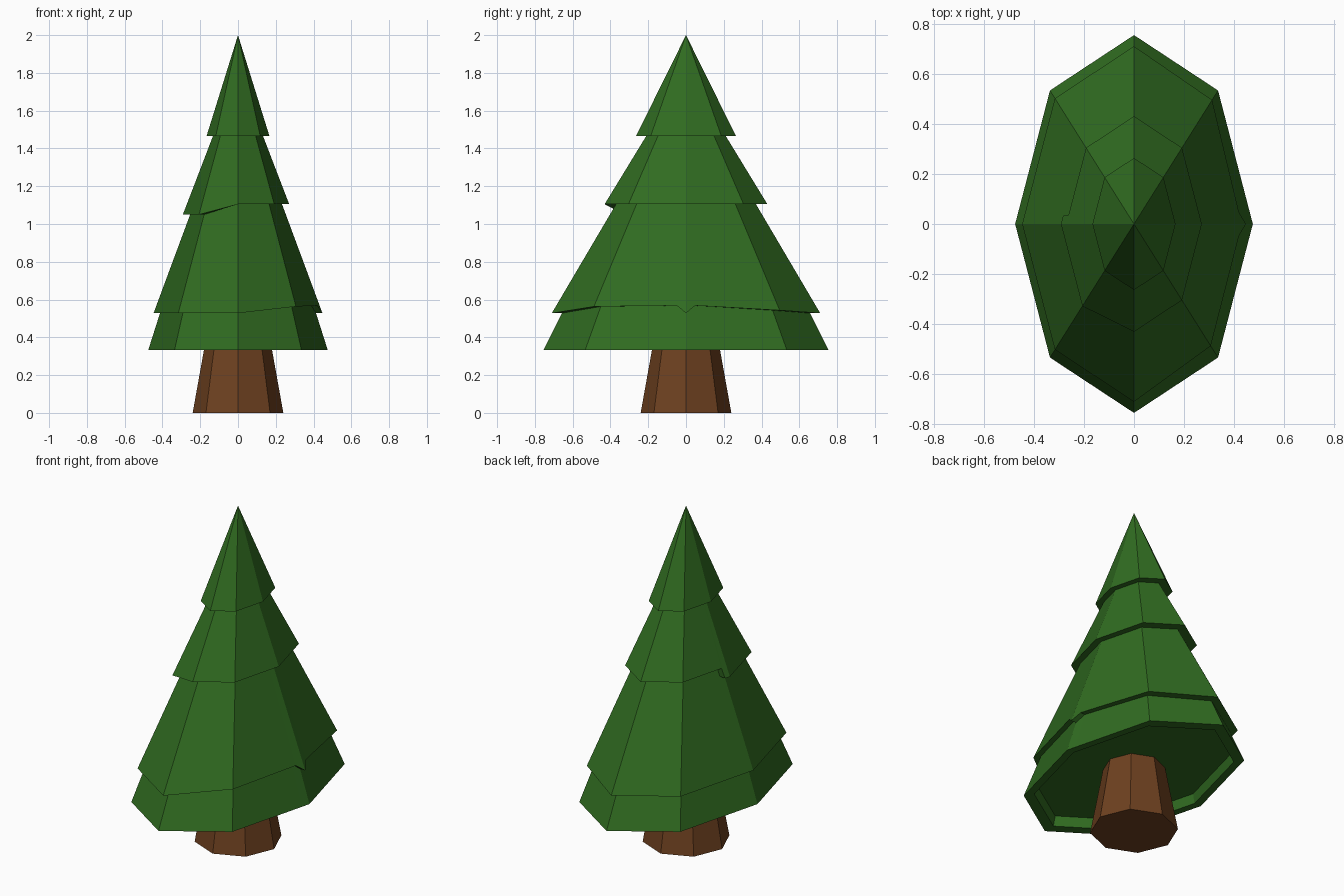
import bpy, bmesh, math

if "Cube" in bpy.data.objects:
    bpy.data.objects.remove(bpy.data.objects["Cube"])

Y_STRETCH = 0.755 / 0.475          # foliage is an oval octagon
# octagon positions: whole numbers are corners, fractions lie on the sides
COLS = [0, 0.1, 0.3, 1, 2, 3, 3.88, 3.9, 4, 5, 6, 7, 7.9]


def material(name, color):
    m = bpy.data.materials.new(name)
    m.diffuse_color = (*color, 1)
    m.use_nodes = True
    m.node_tree.nodes["Principled BSDF"].inputs["Base Color"].default_value = m.diffuse_color
    return m


def make_object(name, bm, mat):
    bmesh.ops.recalc_face_normals(bm, faces=bm.faces)
    me = bpy.data.meshes.new(name)
    bm.to_mesh(me)
    bm.free()
    ob = bpy.data.objects.new(name, me)
    me.materials.append(mat)
    bpy.context.collection.objects.link(ob)
    return ob


def octagon(k):
    def corner(i):
        a = i * math.pi / 4
        return math.cos(a), math.sin(a)
    f = k - int(k)
    (x0, y0), (x1, y1) = corner(int(k)), corner(int(k) + 1)
    return x0 + (x1 - x0) * f, y0 + (y1 - y0) * f


def loft(bm, rings):
    n = len(rings[0])
    for a, b in zip(rings, rings[1:]):
        for i in range(n):
            j = (i + 1) % n
            bm.faces.new((a[i], a[j], b[j], b[i]))


# foliage: one stepped skirt surface; uneven hems shift along the slope
hem_2 = {7: 0.035, 7.9: 0.04, 0.1: 0.04, 0.3: 0.035, 1: 0.015}
hem_3 = {3.9: -0.055, 4: -0.055, 5: -0.055}
profile = [                         # x radius, height, slope, hem shift
    (0.42, 0.39, 0, {}), (0.43, 0.333, 0, {}), (0.475, 0.333, 0, {}),
    (0.413, 0.528, 0.33, hem_2), (0.447, 0.528, 0.38, hem_2),
    (0.233, 1.105, 0.37, hem_3), (0.271, 1.105, 0.38, hem_3),
    (0.132, 1.467, 0, {}), (0.166, 1.467, 0, {}),
]
bm = bmesh.new()
rings = []
for r, z, slope, hem in profile:
    ring = []
    for k in COLS:
        x, y = octagon(k)
        dz = hem.get(k, 0)
        rr = r - slope * dz
        ring.append(bm.verts.new((x * rr, y * rr * Y_STRETCH, z + dz)))
    rings.append(ring)
loft(bm, rings)
bm.faces.new(rings[0])              # recessed underside
tip = bm.verts.new((0, 0, 2))
top = rings[-1]
for i in range(len(top)):
    bm.faces.new((top[i], top[(i + 1) % len(top)], tip))
make_object("foliage", bm, material("needle_green", (0.03, 0.15, 0.015)))

# trunk: tapered round octagon
bm = bmesh.new()
rings = [[bm.verts.new((*(c * r for c in octagon(k)), z)) for k in range(8)]
         for r, z in ((0.24, 0), (0.17, 0.39))]
loft(bm, rings)
for ring in rings:
    bm.faces.new(ring)
make_object("trunk", bm, material("bark_brown", (0.155, 0.052, 0.014)))
